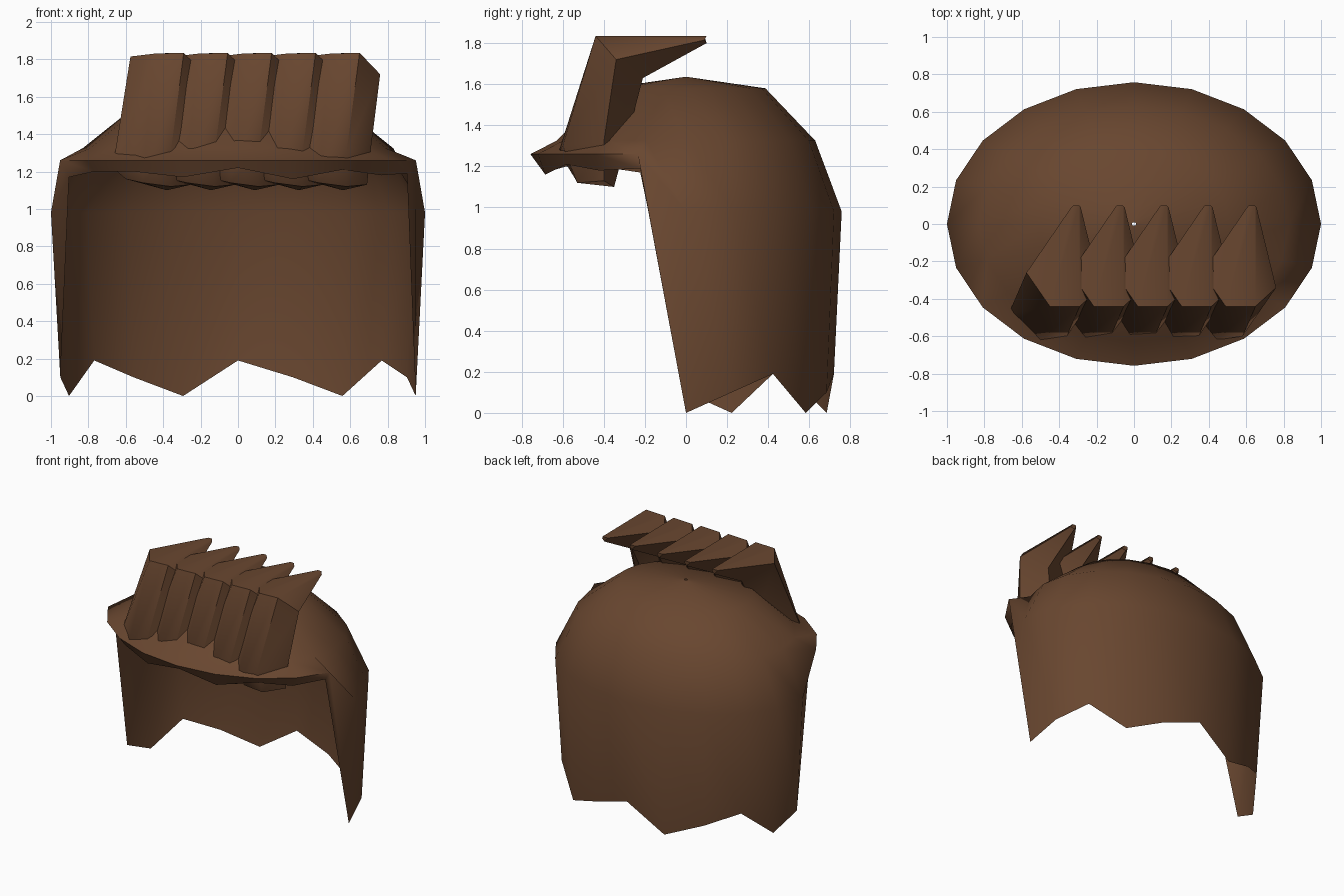
import bpy, bmesh, math

if "Cube" in bpy.data.objects:
    bpy.data.objects.remove(bpy.data.objects["Cube"])

brown = bpy.data.materials.new("dark brown hair")
brown.diffuse_color = (0.14, 0.062, 0.029, 1)
brown.use_nodes = True
brown.node_tree.nodes["Principled BSDF"].inputs["Base Color"].default_value = brown.diffuse_color


def make(name, rings, closed_ends, angle):
    """Loft a list of equally long closed rings into one object."""
    bm = bmesh.new()
    vs = [[bm.verts.new(p) for p in r] for r in rings]
    n = len(rings[0])
    for a, b in zip(vs, vs[1:]):
        for i in range(n):
            j = (i + 1) % n
            bm.faces.new((a[i], a[j], b[j], b[i]))
    if closed_ends:
        bm.faces.new(vs[0])
        bm.faces.new(vs[-1][::-1])
    bmesh.ops.recalc_face_normals(bm, faces=bm.faces)
    me = bpy.data.meshes.new(name)
    bm.to_mesh(me)
    bm.free()
    me.materials.append(brown)
    ob = bpy.data.objects.new(name, me)
    bpy.context.collection.objects.link(ob)
    bpy.ops.object.select_all(action='DESELECT')
    ob.select_set(True)
    bpy.context.view_layer.objects.active = ob
    bpy.ops.object.shade_smooth_by_angle(angle=math.radians(angle))
    return ob


# Hair cap: oval dome, long at the back, raised to a short brim at the front
N = 20


def oval(r, heights):
    return [(r * math.cos(math.tau * i / N), 0.758 * r * math.sin(math.tau * i / N), heights[i])
            for i in range(N)]


back = range(11)
widest = [0.98 if i in back else 1.26 for i in range(N)]
ragged = [(0.0, 0.1, 0.19)[i % 3] for i in back]
brim = [1.17, 1.2, 1.2, 1.17, 1.22, 1.16, 1.21, 1.18, 1.19]
make("hair_cap", [
    oval(0.012, [1.635] * N),
    oval(0.51, [1.58] * N),
    oval(0.83, [1.325] * N),
    oval(1.0, widest),
    oval(0.95, ragged + brim),
], False, 60)

# Quiff spikes: five identical locks rising from the brim and bent backwards
# Ring order: left, front left, front right, right, back
root = [(-.60, -.46, 1.16), (-.51, -.54, 1.14), (-.36, -.53, 1.12), (-.25, -.40, 1.13), (-.38, -.35, 1.10)]
base = [(-.67, -.48, 1.22), (-.50, -.62, 1.27), (-.36, -.60, 1.30), (-.23, -.40, 1.32), (-.42, -.28, 1.36)]
bend = [(-.575, -.26, 1.815), (-.45, -.44, 1.83), (-.29, -.44, 1.835), (-.18, -.34, 1.72), (-.33, -.21, 1.63)]
tip = [(-.335, .09, 1.83), (-.325, .10, 1.835), (-.295, .10, 1.835), (-.285, .09, 1.815), (-.31, .10, 1.80)]
for k in range(5):
    rings = [[(x + 0.235 * k, y, z) for x, y, z in r] for r in (root, base, bend, tip)]
    make(f"quiff_spike_{k + 1}", rings, True, 50)
